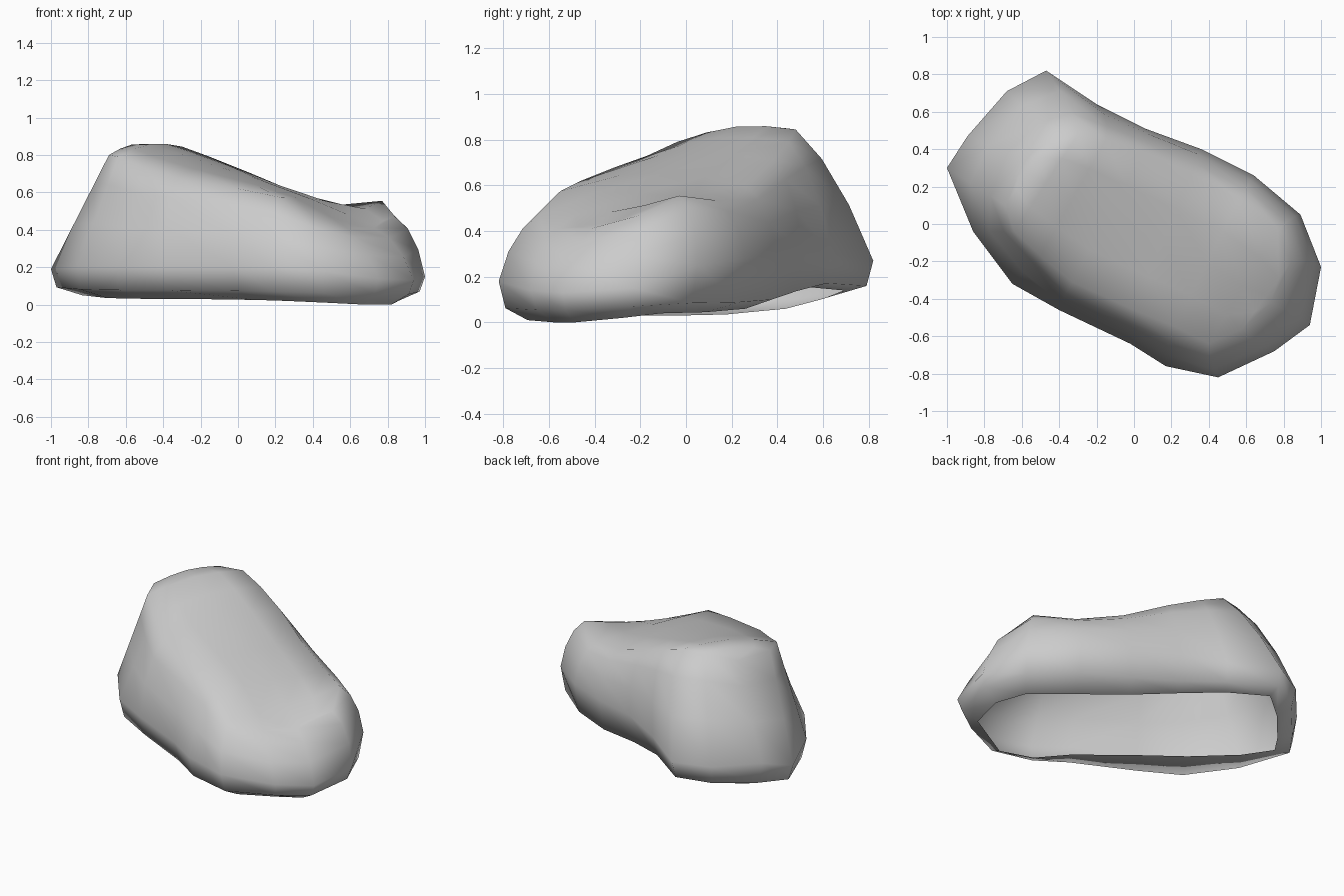
import bpy, bmesh
from mathutils import Vector

if "Cube" in bpy.data.objects:
    bpy.data.objects.remove(bpy.data.objects["Cube"])

# widest contour of the boulder, running from the back-left end via the back
girth = [(-.89, .47, .24), (-.68, .71, .25), (-.47, .82, .27), (-.20, .64, .30), (.06, .51, .32),
         (.36, .40, .30), (.64, .26, .28), (.89, .05, .25), (1.0, -.23, .15), (.94, -.54, .13),
         (.75, -.68, .14), (.45, -.82, .18), (.17, -.76, .20), (-.02, -.64, .20), (-.40, -.46, .20),
         (-.65, -.32, .20), (-.86, -.04, .20), (-1.0, .30, .19)]
# rim of the sloping top, same order
crown = [(-.61, .34, .80), (-.45, .44, .85), (-.30, .48, .845), (-.15, .45, .79), (.05, .38, .71),
         (.30, .26, .60), (.56, .13, .535), (.77, -.03, .555), (.84, -.20, .47), (.73, -.42, .41),
         (.58, -.56, .41), (.40, -.64, .47), (.22, -.55, .575), (0, -.46, .62), (-.33, -.31, .68),
         (-.50, -.17, .73), (-.64, -.04, .79), (-.69, .10, .80)]
# height and inset of the open underside edge
lip_z = [.06, .10, .14, .155, .11, .06, .045, .04, .02, 0, 0, .01, .02, .025, .03, .03, .035, .05]
lip_in = [.13, .13, .13, .13, .13, .17, .21, .20, .15, .13, .13, .13, .15, .21, .30, .34, .27, .17]
girth = [Vector(p) for p in girth]
crown = [Vector(p) for p in crown]
N = len(girth)


def outward(p):
    """Horizontal direction from the boulder's long spine to p."""
    a, b = Vector((-.55, .38)), Vector((.55, -.38))
    q = p.xy
    t = max(0, min(1, (q - a).dot(b - a) / (b - a).length_squared))
    return (q - a.lerp(b, t)).normalized().to_3d()


def inset(p, d, z):
    r = p - outward(p) * d
    return Vector((r.x, r.y, z))


def wall(i, t, bulge):
    b = 0 if i in (0, 15, 16, 17) else bulge
    return girth[i].lerp(crown[i], t) + outward(girth[i]) * b + Vector((0, 0, b * .5))


# stacked rings: underside lip, foot, girth, walls, crown
rings = [
    [inset(girth[i], lip_in[i], lip_z[i]) for i in range(N)],
    [inset(girth[i], .03, lip_z[i] * .75 + .055) for i in range(N)],
    girth,
    [wall(i, .4, .03) for i in range(N)],
    [wall(i, .75, .03) for i in range(N)],
    crown,
]
bm = bmesh.new()
rows = [[bm.verts.new(p) for p in ring] for ring in rings]
for lo, hi in zip(rows, rows[1:]):
    for i in range(N):
        j = (i + 1) % N
        bm.faces.new((lo[i], lo[j], hi[j], hi[i]))

# top surface: strips across the crown, gently domed, hollow near the low end
top = rows[-1]
dome = {1: .03, 2: .04, 3: .05, 4: .055, 5: .045, 6: .01, 7: -.03, 8: -.01}
cross = []
for k in range(1, 9):
    a, b = crown[k], crown[N - k]
    mids = [bm.verts.new(a.lerp(b, t) + Vector((0, 0, dome[k] * s)))
            for t, s in ((.25, .7), (.5, 1), (.75, .7))]
    cross.append([top[k]] + mids + [top[N - k]])
for r, s in zip(cross, cross[1:]):
    for i in range(4):
        bm.faces.new((r[i], r[i + 1], s[i + 1], s[i]))
for end, row in ((top[0], cross[0]), (top[9], cross[-1])):
    for i in range(4):
        bm.faces.new((end, row[i], row[i + 1]))

bmesh.ops.recalc_face_normals(bm, faces=bm.faces)
if sum(f.normal.z * f.calc_area() for f in bm.faces) < 0:
    bmesh.ops.reverse_faces(bm, faces=bm.faces)
me = bpy.data.meshes.new("boulder")
bm.to_mesh(me)
bm.free()
ob = bpy.data.objects.new("boulder", me)
bpy.context.collection.objects.link(ob)
bpy.context.view_layer.objects.active = ob
ob.select_set(True)
bpy.ops.object.shade_smooth()
